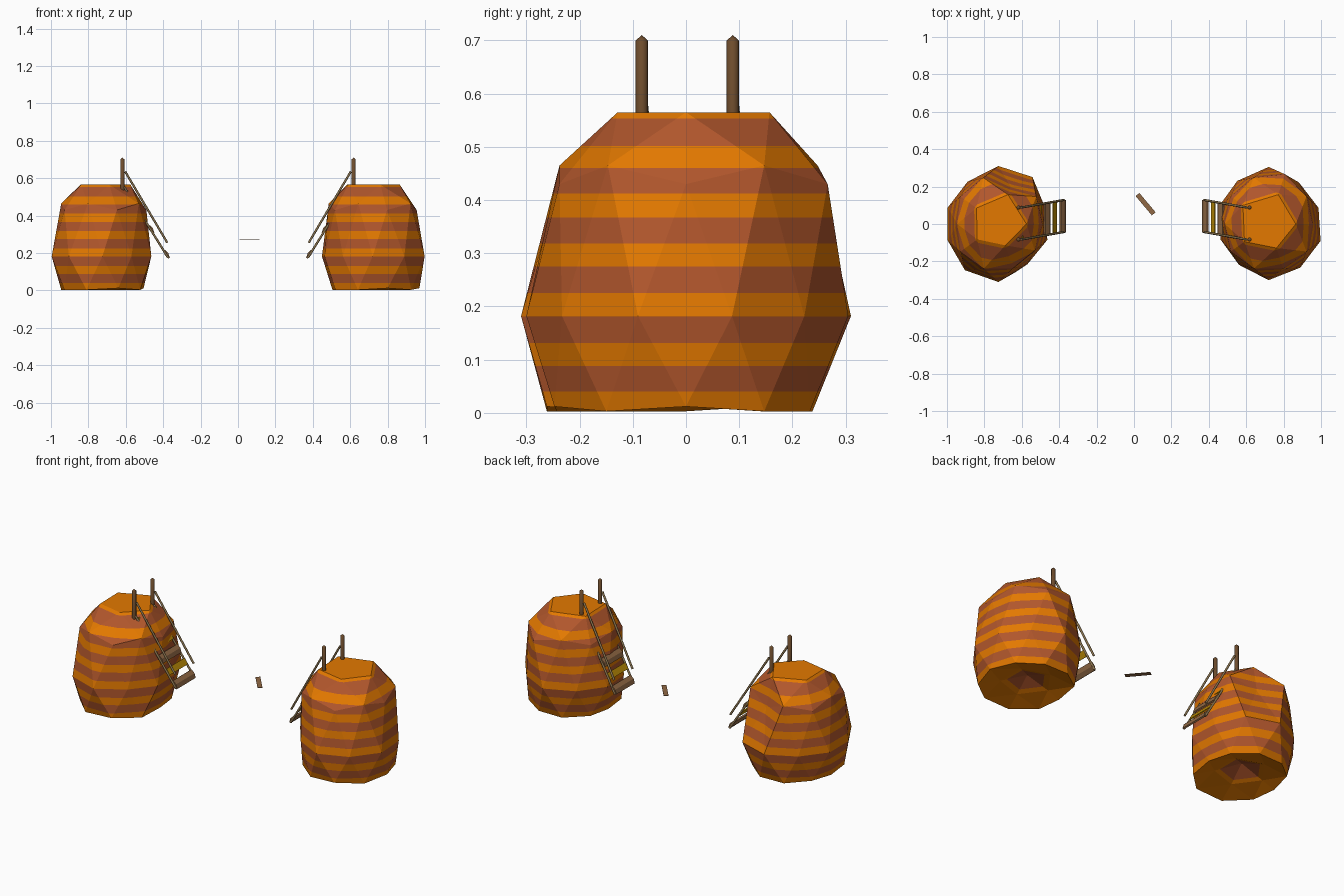
import bpy, bmesh, math
from mathutils import Vector

if "Cube" in bpy.data.objects:
    bpy.data.objects.remove(bpy.data.objects["Cube"])


def material(name, rgb):
    m = bpy.data.materials.new(name)
    m.diffuse_color = (*rgb, 1)
    m.use_nodes = True
    m.node_tree.nodes["Principled BSDF"].inputs["Base Color"].default_value = m.diffuse_color
    return m


ORANGE = material("orange_rock", (0.77, 0.19, 0.0))
RUST = material("rust_rock", (0.44, 0.094, 0.025))
POST = material("dark_wood", (0.155, 0.073, 0.026))
TREAD = material("tread_wood", (0.28, 0.14, 0.058))
RAIL = material("rail_wood", (0.28, 0.19, 0.085))
MUSTARD = material("mustard_wood", (0.52, 0.27, 0.002))


def finish(name, bm, mats, smooth=False):
    me = bpy.data.meshes.new(name)
    bm.to_mesh(me)
    bm.free()
    for m in mats:
        me.materials.append(m)
    ob = bpy.data.objects.new(name, me)
    bpy.context.collection.objects.link(ob)
    if smooth:
        bpy.ops.object.select_all(action='DESELECT')
        ob.select_set(True)
        bpy.context.view_layer.objects.active = ob
        bpy.ops.object.shade_smooth_by_angle(angle=math.radians(55))
    return ob


# Heights where the rock layers change colour
LAYERS = [0.04, 0.088, 0.131, 0.181, 0.225, 0.275, 0.318, 0.367, 0.412, 0.46, 0.502, 0.553]


def rock(name, cx, rim, waist, shoulder, crown, hollow, dent=None):
    """Faceted boulder: reshaped icosphere with flat top and hollowed base."""
    bm = bmesh.new()
    bmesh.ops.create_icosphere(bm, subdivisions=2, radius=1)
    for v in bm.verts:
        a = math.atan2(v.co.y, v.co.x) % math.tau
        h = v.co.z
        k = round(a / math.radians(36)) % 10
        if h > 0.95:
            r, z = 0, 0.565
        elif h > 0.7:
            r, z = crown[k // 2], 0.565
        elif h > 0.2:
            r, z = shoulder[k], (0.43 if k % 2 == 0 else 0.465)
            if dent == k:
                z = 0.40
        elif h > -0.2:
            k = round((math.degrees(a) - 18) / 36) % 10
            r, z = waist[k], 0.182
        elif h > -0.7:
            r, z = rim[k], (0.012 if k % 4 == 0 else 0.003)
        elif h > -0.95:
            r, z = 0.14, 0.03
        else:
            r, z = 0, hollow
        v.co = (cx + r * math.cos(a), r * math.sin(a), z)
    # Slice the faces along the layers, then colour alternate bands
    for z in LAYERS:
        bmesh.ops.bisect_plane(bm, geom=bm.verts[:] + bm.edges[:] + bm.faces[:],
                               dist=1e-5, plane_co=(0, 0, z), plane_no=(0, 0, 1))
    for f in bm.faces:
        z = f.calc_center_median().z
        f.material_index = sum(z > b for b in LAYERS) % 2
    bmesh.ops.recalc_face_normals(bm, faces=bm.faces[:])
    return finish(name, bm, [ORANGE, RUST])


rock("left_rock", -0.725,
     [.22, .24, .25, .245, .235, .22, .25, .275, .275, .25],
     [.265, .31, .31, .28, .285, .285, .305, .31, .265, .275],
     [.235, .25, .21, .26, .25, .22, .25, .25, .25, .24],
     [.15, .165, .145, .14, .12], 0.08, dent=2)
rock("right_rock", 0.72,
     [.25, .25, .245, .245, .245, .215, .245, .255, .26, .255],
     [.28, .275, .305, .285, .285, .27, .27, .30, .288, .292],
     [.235, .25, .28, .26, .25, .235, .25, .25, .25, .25],
     [.145, .165, .17, .16, .135], 0.07)


def rod(name, a, b, radius, mat, tip=0.0):
    """Round rod from a to b, with an optional pointed end."""
    a, b = Vector(a), Vector(b)
    d = b - a
    bm = bmesh.new()
    bmesh.ops.create_cone(bm, segments=8, radius1=radius, radius2=radius,
                          depth=d.length, cap_ends=True)
    if tip:
        top = [f for f in bm.faces if f.normal.z > 0.9]
        out = bmesh.ops.poke(bm, faces=top)
        for v in out["verts"]:
            v.co.z += tip
    bm.transform(d.to_track_quat('Z', 'Y').to_matrix().to_4x4())
    bmesh.ops.translate(bm, verts=bm.verts[:], vec=(a + b) / 2)
    return finish(name, bm, [mat], smooth=True)


def plank(name, centre, size, mat, axis='Y', angle=0.0, taper=1.0):
    """Flat board; taper narrows its two long edges."""
    bm = bmesh.new()
    bmesh.ops.create_cube(bm, size=1)
    if taper < 1:
        bmesh.ops.bisect_plane(bm, geom=bm.verts[:] + bm.edges[:] + bm.faces[:],
                               plane_co=(0, 0, 0), plane_no=(1, 0, 0))
        for v in bm.verts:
            if abs(v.co.x) > 0.1:
                v.co.z *= taper
    bmesh.ops.scale(bm, verts=bm.verts[:], vec=size)
    ob = finish(name, bm, [mat])
    ob.location = centre
    ob.rotation_euler['XYZ'.index(axis)] = angle
    return ob


# Posts, rails and treads, mirrored for the two rocks
SKEW = 0.04
for side, s in (("left", -1), ("right", 1)):
    for row, y in (("front", -0.083), ("back", 0.088)):
        rod(f"{side}_{row}_post", (s * 0.618, y, 0.53), (s * 0.618, y, 0.70),
            0.0115, POST, tip=0.01)
        rod(f"{side}_{row}_handrail", (s * 0.603, y, 0.635),
            (s * 0.378, y + SKEW, 0.255), 0.006, RAIL)
        rod(f"{side}_{row}_stringer", (s * 0.61, y, 0.555),
            (s * 0.374, y + SKEW, 0.175), 0.006, RAIL)
    slope = math.atan2(0.383, 0.238)
    for i in range(6):
        t = 0.04 + i * 0.174
        pos = (s * (0.372 + 0.238 * t), 0.003 + SKEW * (1 - t), 0.178 + 0.383 * t)
        if i % 2 == 0:
            plank(f"{side}_tread_{i + 1}", pos, (0.05, 0.172, 0.022), TREAD,
                  'Y', -s * slope, taper=0.4)
        else:
            plank(f"{side}_tread_{i + 1}", pos, (0.038, 0.165, 0.006), MUSTARD,
                  'Y', -s * slope)

# Lone bridge board between the rocks
plank("bridge_board", (0.062, 0.106, 0.27), (0.135, 0.026, 0.003), TREAD, 'Z', math.radians(-50))
